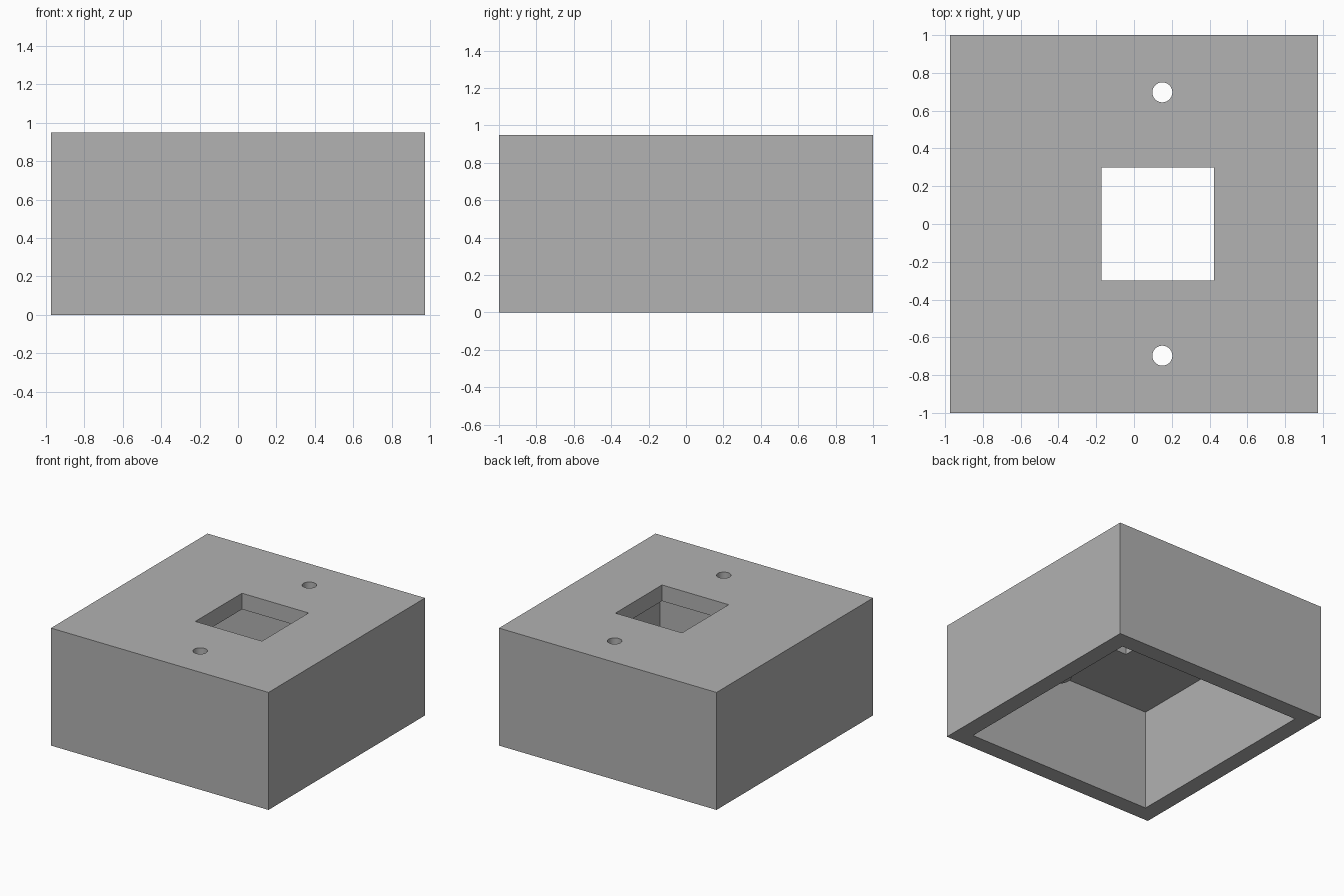
import bpy

if "Cube" in bpy.data.objects:
    bpy.data.objects.remove(bpy.data.objects["Cube"], do_unlink=True)

WIDTH, DEPTH, HEIGHT = 1.946, 2.0, 0.95
WALL, PLATE = 0.137, 0.13
HOLE_X, HOLE_Y, HOLE_R = 0.15, 0.697, 0.053
BOSS_R, BOSS_LENGTH = 0.1, 0.137
ceiling = HEIGHT - PLATE

grey = bpy.data.materials.new("plain grey")
grey.use_nodes = True
grey.diffuse_color = (0.445, 0.445, 0.445, 1)
grey.node_tree.nodes["Principled BSDF"].inputs["Base Color"].default_value = grey.diffuse_color


def box(name, x, y, z):
    """Box spanning the given (low, high) pairs."""
    spans = (x, y, z)
    bpy.ops.mesh.primitive_cube_add(size=1, location=[sum(s) / 2 for s in spans])
    obj = bpy.context.object
    obj.name = name
    obj.scale = [s[1] - s[0] for s in spans]
    bpy.ops.object.transform_apply(location=True, rotation=False, scale=True)
    obj.data.materials.append(grey)
    return obj


def cylinder(name, radius, y, low, high):
    bpy.ops.mesh.primitive_cylinder_add(vertices=40, radius=radius, depth=high - low,
                                        location=(HOLE_X, y, (low + high) / 2))
    obj = bpy.context.object
    obj.name = name
    obj.data.materials.append(grey)
    return obj


def cut(target, cutter):
    """Subtract the cutter for good and discard it."""
    mod = target.modifiers.new("cut", "BOOLEAN")
    mod.operation = "DIFFERENCE"
    mod.solver = "EXACT"
    mod.object = cutter
    bpy.context.view_layer.objects.active = target
    bpy.ops.object.modifier_apply(modifier=mod.name)
    bpy.data.objects.remove(cutter, do_unlink=True)


def smooth(obj):
    bpy.ops.object.select_all(action="DESELECT")
    obj.select_set(True)
    bpy.context.view_layer.objects.active = obj
    bpy.ops.object.shade_smooth_by_angle()


# Open-bottomed housing with a square window in its top plate
hx, hy = WIDTH / 2, DEPTH / 2
housing = box("housing", (-hx, hx), (-hy, hy), (0, HEIGHT))
cut(housing, box("cavity_cutter", (WALL - hx, hx - WALL), (WALL - hy, hy - WALL), (-0.2, ceiling)))
cut(housing, box("window_cutter", (-0.173, 0.423), (-0.298, 0.298), (ceiling - 0.1, HEIGHT + 0.1)))

# Screw holes, each running through a round boss under the plate
for side, name in ((-1, "front_screw_boss"), (1, "back_screw_boss")):
    y = side * HOLE_Y
    boss = cylinder(name, BOSS_R, y, ceiling - BOSS_LENGTH, ceiling)
    for part in (housing, boss):
        cut(part, cylinder("hole_cutter", HOLE_R, y, ceiling - 0.3, HEIGHT + 0.1))
    smooth(boss)
smooth(housing)
